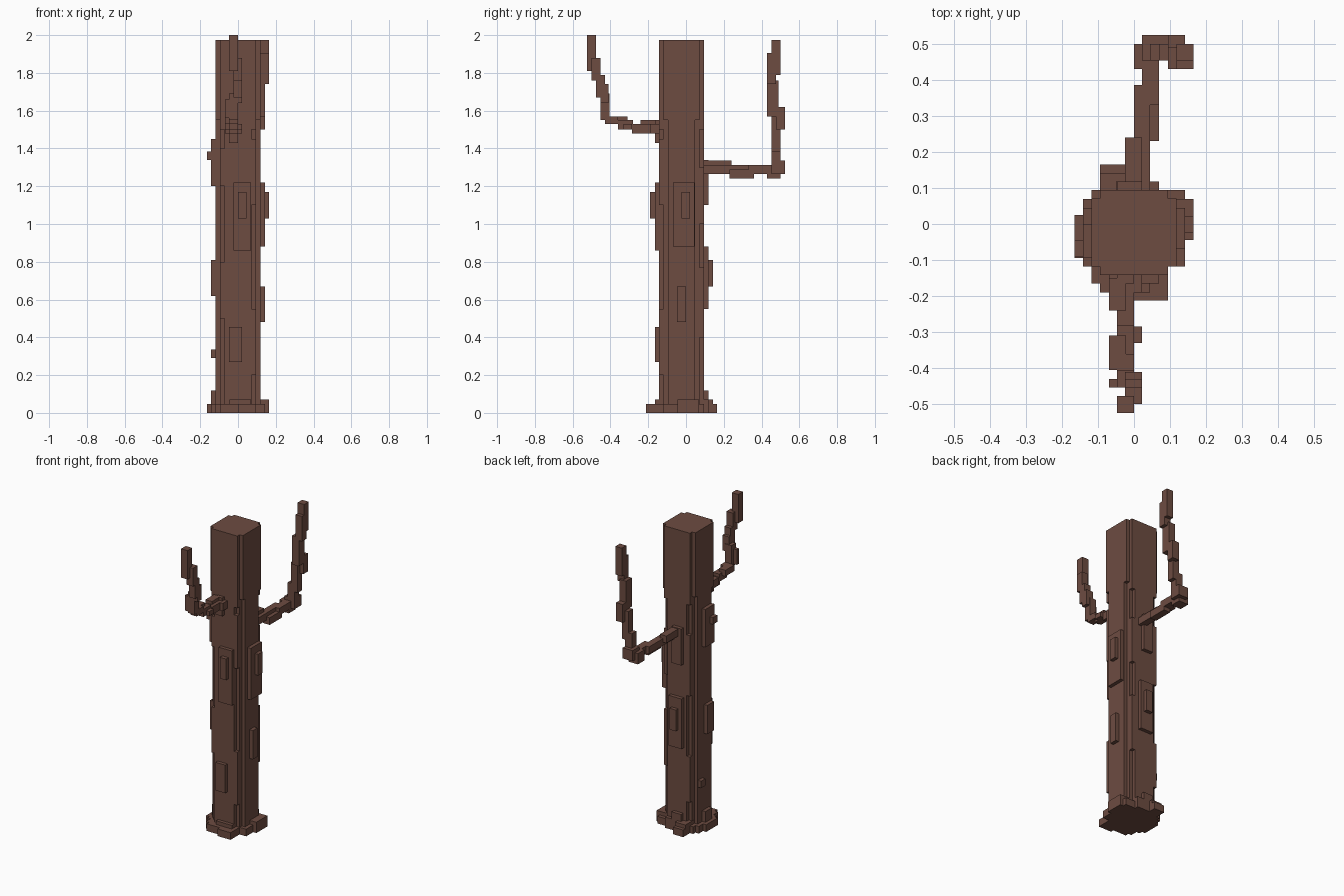
import bpy, bmesh

bark = bpy.data.materials.new("brown bark")
bark.diffuse_color = (0.153, 0.072, 0.053, 1)


def part(name, boxes):
    """One object from boxes given as (x0, x1, y0, y1, z0, z1)."""
    bm = bmesh.new()
    for x0, x1, y0, y1, z0, z1 in boxes:
        vs = bmesh.ops.create_cube(bm, size=1)["verts"]
        for v in vs:
            v.co = (x1 if v.co.x > 0 else x0,
                    y1 if v.co.y > 0 else y0,
                    z1 if v.co.z > 0 else z0)
    me = bpy.data.meshes.new(name)
    bm.to_mesh(me)
    bm.free()
    me.materials.append(bark)
    ob = bpy.data.objects.new(name, me)
    bpy.context.collection.objects.link(ob)


# Trunk: square with stepped corners, fuller at the top
U = 0.0237
X, Y0, Y1 = 0.118, -0.142, 0.094
trunk = [(-X + i * U, X - i * U, Y0 + (2 - i) * U, Y1 - (2 - i) * U, 0, 1.975)
         for i in range(3)]
trunk += [(-X, X, Y0 + U, Y1 - U, 1.55, 1.975),
          (-X + U, X - U, Y0, Y1, 1.5, 1.975)]
# Corner strips filling the steps at some heights
for sx, sy, z0, z1 in [(-1, -1, 0.5, 0.8), (-1, -1, 1.2, 1.4), (1, -1, 0.2, 0.55),
                       (1, -1, 1.1, 1.45), (1, 1, 0.4, 0.77), (1, 1, 1.0, 1.3),
                       (-1, 1, 0.2, 0.5), (-1, 1, 0.9, 1.3)]:
    xs = sorted((sx * 0.071, sx * 0.094))
    ys = (Y0, -0.1) if sy < 0 else (0.05, Y1)
    trunk.append((*xs, *ys, z0, z1))
part("trunk", trunk)

# Raised bark plates on the four sides
part("bark_plates", [
    (-0.047, 0.022, -0.165, -0.1, 0.27, 0.455),
    (-0.025, 0.07, -0.165, -0.1, 0.86, 1.22),
    (0.0, 0.045, -0.19, -0.1, 1.03, 1.17),
    (0.08, 0.142, -0.048, 0.0, 0.48, 0.67),
    (0.08, 0.142, -0.07, 0.045, 0.88, 1.22),
    (0.08, 0.165, -0.025, 0.022, 1.03, 1.17),
    (-0.05, 0.045, 0.05, 0.118, 0.55, 0.88),
    (-0.025, 0.022, 0.05, 0.142, 0.67, 0.81),
    (-0.142, -0.08, 0.0, 0.045, 0.29, 0.335),
    (-0.142, -0.08, -0.09, -0.02, 0.62, 0.81),
    (-0.142, -0.08, -0.095, 0.0, 1.2, 1.45),
    (-0.165, -0.08, -0.09, -0.045, 1.34, 1.385),
])

# Flared roots
part("roots", [
    (-0.165, 0, -0.095, 0.025, 0, 0.047),
    (-0.142, 0.142, -0.118, 0.07, 0, 0.047),
    (-0.142, 0, -0.07, 0.0, 0, 0.118),
    (-0.118, 0.094, -0.165, 0.094, 0, 0.047),
    (-0.095, 0.094, -0.19, 0, 0, 0.047),
    (0.0, 0.094, -0.212, 0, 0, 0.047),
    (-0.045, 0.07, -0.165, 0, 0, 0.071),
    (0, 0.165, -0.045, 0.07, 0, 0.071),
    (0, 0.142, -0.07, 0.094, 0, 0.047),
    (-0.095, 0.07, 0, 0.118, 0, 0.071),
    (-0.045, 0.022, 0, 0.118, 0, 0.118),
    (-0.095, -0.02, 0, 0.142, 0, 0.071),
    (-0.095, -0.02, 0, 0.165, 0, 0.047),
])

# Front branch, reaching out and then curling up
part("front_branch", [
    (-0.047, 0.0, -0.165, -0.1, 1.43, 1.55),
    (-0.07, 0.022, -0.19, -0.1, 1.48, 1.53),
    (-0.07, -0.022, -0.24, -0.15, 1.5, 1.55),
    (-0.047, 0.0, -0.285, -0.19, 1.48, 1.53),
    (-0.025, 0.022, -0.33, -0.285, 1.5, 1.53),
    (-0.047, 0.0, -0.36, -0.28, 1.5, 1.55),
    (-0.07, -0.022, -0.405, -0.31, 1.53, 1.57),
    (-0.047, 0.0, -0.43, -0.36, 1.53, 1.57),
    (-0.07, -0.022, -0.453, -0.43, 1.56, 1.66),
    (-0.047, 0.0, -0.453, -0.405, 1.55, 1.69),
    (-0.025, 0.022, -0.453, -0.41, 1.64, 1.74),
    (-0.025, 0.022, -0.477, -0.43, 1.67, 1.79),
    (-0.025, 0.022, -0.5, -0.453, 1.76, 1.88),
    (-0.047, 0.0, -0.525, -0.477, 1.81, 2.0),
])

# Back branch, level to an elbow and then straight up
part("back_branch", [
    (-0.047, 0.022, 0.05, 0.118, 1.1, 1.34),
    (-0.025, 0.022, 0.09, 0.24, 1.288, 1.335),
    (0.0, 0.045, 0.09, 0.26, 1.265, 1.312),
    (0.022, 0.07, 0.23, 0.36, 1.241, 1.288),
    (0.0, 0.045, 0.24, 0.385, 1.265, 1.312),
    (0.022, 0.07, 0.33, 0.45, 1.265, 1.312),
    (0.0, 0.07, 0.43, 0.5, 1.241, 1.312),
    (0.022, 0.094, 0.453, 0.525, 1.265, 1.335),
    (0.045, 0.094, 0.453, 0.5, 1.29, 1.43),
    (0.07, 0.118, 0.453, 0.5, 1.38, 1.57),
    (0.094, 0.142, 0.477, 0.525, 1.5, 1.62),
    (0.094, 0.142, 0.43, 0.49, 1.57, 1.76),
    (0.118, 0.165, 0.43, 0.477, 1.74, 1.905),
    (0.118, 0.165, 0.453, 0.5, 1.79, 1.975),
])
